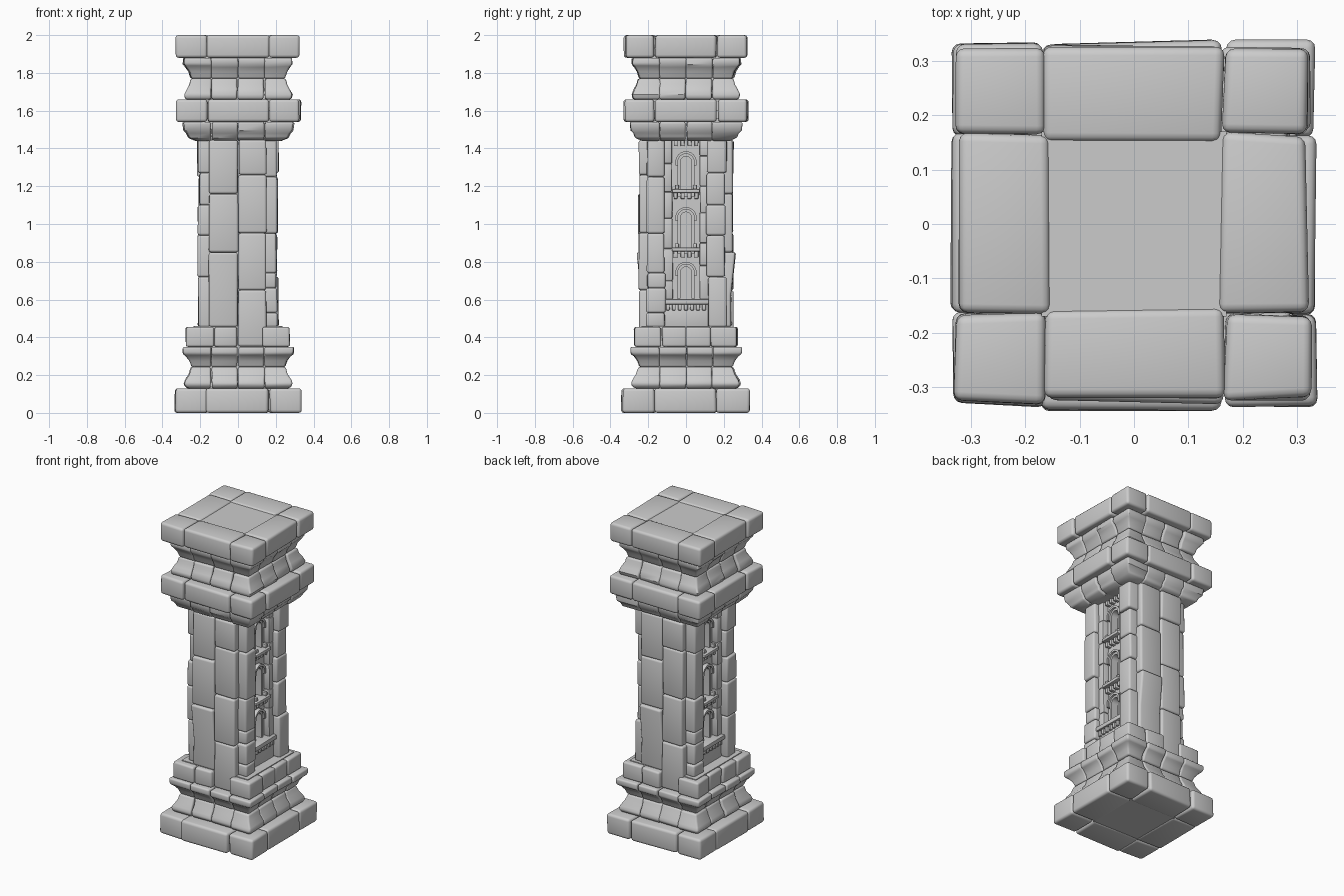
import bpy, bmesh, math, random
from mathutils import Matrix

if "Cube" in bpy.data.objects:
    bpy.data.objects.remove(bpy.data.objects["Cube"])

random.seed(4)
R90 = math.pi / 2
RIGHT, BACK, LEFT, FRONT = 0, R90, 2 * R90, 3 * R90


def finish(bm, name):
    bmesh.ops.recalc_face_normals(bm, faces=bm.faces)
    me = bpy.data.meshes.new(name)
    bm.to_mesh(me)
    bm.free()
    ob = bpy.data.objects.new(name, me)
    bpy.context.collection.objects.link(ob)
    bpy.ops.object.select_all(action='DESELECT')
    ob.select_set(True)
    bpy.context.view_layer.objects.active = ob
    bpy.ops.object.shade_smooth_by_angle(angle=math.radians(40))
    return ob


def stone(bm, rings, spin=0.0, bevel=0.012, wobble=0.003, seg=3):
    """Rounded stone lofted through rectangles (z, x0, x1, y0, y1), turned about z."""
    loops = []
    corner = [(random.uniform(-wobble, wobble), random.uniform(-wobble, wobble)) for _ in range(4)]
    for z, x0, x1, y0, y1 in rings:
        pts = [(x0, y0), (x1, y0), (x1, y1), (x0, y1)]
        loops.append([bm.verts.new((x + c[0] + random.uniform(-wobble, wobble) * .5,
                                    y + c[1] + random.uniform(-wobble, wobble) * .5, z))
                      for (x, y), c in zip(pts, corner)])
    faces = [bm.faces.new(loops[0][::-1]), bm.faces.new(loops[-1])]
    for a, b in zip(loops, loops[1:]):
        faces += [bm.faces.new((a[i], a[(i + 1) % 4], b[(i + 1) % 4], b[i])) for i in range(4)]
    bmesh.ops.rotate(bm, verts=[v for l in loops for v in l], matrix=Matrix.Rotation(spin, 3, 'Z'))
    edges = {e for f in faces for e in f.edges if e.calc_face_angle(0) > 0.75}
    if bevel:
        bmesh.ops.bevel(bm, geom=list(edges), offset=bevel, segments=seg, profile=0.5,
                        affect='EDGES', clamp_overlap=True)


def box(bm, x0, x1, y0, y1, z0, z1, spin=0.0, bevel=0.01, wobble=0.003, seg=3):
    stone(bm, [(z0, x0, x1, y0, y1), (z1, x0, x1, y0, y1)], spin, bevel, wobble, seg)


def course(name, profile, cuts, inner, bevel=0.01, wobble=0.004, skip=()):
    """Square ring of stones: four corners plus pieces between the cuts on each side."""
    bm = bmesh.new()
    c = cuts[-1]
    for spin in (RIGHT, BACK, LEFT, FRONT):
        s = random.uniform(-.004, .004)
        stone(bm, [(z, c, d + s, c, d + s) for z, d in profile], spin, bevel, wobble)
        for a, b in zip(cuts, cuts[1:]):
            if (spin, a) in skip:
                continue
            s = random.uniform(-.006, .003)
            stone(bm, [(z, inner, d + s, a + .001, b - .001) for z, d in profile], spin, bevel, wobble)
    finish(bm, name)


def plate(bm, outline, x0, x1, spin):
    """Extrude a (y, z) outline along the outward direction."""
    a = [bm.verts.new((x0, y, z)) for y, z in outline]
    b = [bm.verts.new((x1, y, z)) for y, z in outline]
    bm.faces.new(a)
    bm.faces.new(b[::-1])
    n = len(a)
    for i in range(n):
        bm.faces.new((a[i], b[i], b[(i + 1) % n], a[(i + 1) % n]))
    bmesh.ops.rotate(bm, verts=a + b, matrix=Matrix.Rotation(spin, 3, 'Z'))


def arch(r, z0, top, n=12):
    pts = [(r * math.cos(math.pi * i / n), top - r + r * math.sin(math.pi * i / n)) for i in range(n + 1)]
    return [(r, z0)] + pts + [(-r, z0)]


# Base and capital courses
thirds, quarters, narrow = (-.165, .165), (-.14, 0, .14), (-.13, 0, .13)
course("base_slab", [(0, .336), (.13, .336)], thirds, .155, .016, .005)
course("base_lower_moulding", [(.13, .268), (.15, .285), (.175, .278), (.205, .258), (.243, .247)], quarters, .1)
course("base_upper_moulding", [(.243, .245), (.275, .256), (.3, .275), (.312, .292), (.35, .292)], quarters, .1)
course("base_top_course", [(.35, .268), (.455, .268)], narrow, .1, .012, .005,
       skip={(FRONT, 0), (BACK, 0)})
course("neck_moulding", [(1.44, .225), (1.455, .262), (1.48, .272), (1.495, .287), (1.54, .293)], quarters, .1)
course("capital_lower_slab", [(1.54, .328), (1.66, .328)], thirds, .155, .016, .005)
course("capital_lower_moulding", [(1.66, .278), (1.685, .284), (1.715, .27), (1.74, .257), (1.77, .25)], quarters, .1)
course("capital_upper_moulding", [(1.77, .248), (1.805, .258), (1.83, .274), (1.845, .286), (1.88, .286)], quarters, .1)
course("top_slab", [(1.88, .322), (2.0, .322)], thirds, .155, .016, .005)

# Solid filling behind the stones
bm = bmesh.new()
for z0, z1, hx, hy in ((.005, .125, .17, .17), (.1, .46, .235, .235), (.4, 1.5, .1, .205),
                       (1.44, 1.56, .215, .215), (1.55, 1.65, .2, .2), (1.6, 1.9, .235, .235),
                       (1.88, 1.992, .17, .17)):
    box(bm, -hx, hx, -hy, hy, z0, z1, 0, 0, 0)
finish(bm, "core")

# Long face panels on front and back
bm = bmesh.new()
for spin in (FRONT, BACK):
    for z0, z1, d in ((1.16, 1.445, .246), (.85, 1.16, .25)):
        box(bm, .15, d, -.153, -.001, z0, z1, spin, .013, .004)
    stone(bm, [(.455, .15, .24, -.153, -.001), (.62, .15, .238, -.153, -.001),
               (.85, .15, .262, -.153, -.001)], spin, .013, .003)
    for z0, z1, d in ((1.26, 1.445, .25), (.952, 1.26, .246), (.65, .952, .252), (.352, .65, .25)):
        box(bm, .15, d, .001, .147, z0, z1, spin, .013, .004)
finish(bm, "face_panels")

# Corner stones beside the window recesses
bm = bmesh.new()
for spin in (RIGHT, LEFT):
    for side, splits in ((-1, (.455, .53, .66, .74, .95, 1.25, 1.445)),
                         (1, (.455, .72, .94, 1.1, 1.27, 1.445))):
        for z0, z1 in zip(splits, splits[1:]):
            e = random.uniform(-.004, .006)
            y = sorted((side * random.uniform(.108, .118), side * (.209 + e)))
            box(bm, .09, .208 + e, y[0], y[1], z0, z1, spin, .012, .004)
finish(bm, "corner_stones")

# Narrow jamb stones inside the recess
bm = bmesh.new()
for spin in (RIGHT, LEFT):
    for side, splits in ((-1, (.6, .7, .87, 1.03, 1.17, 1.32, 1.445)),
                         (1, (.6, .78, .9, 1.06, 1.2, 1.36, 1.445))):
        for z0, z1 in zip(splits, splits[1:]):
            y = sorted((side * .072, side * .125))
            box(bm, .09, .172, y[0], y[1], z0, z1, spin, .007, .003, 2)
finish(bm, "recess_jambs")

# Three stacked arched windows per recess: wall, hood, inner frame
tiers = ((.605, .80, .845), (.875, 1.09, 1.145), (1.185, 1.385, 1.45))
wall, frames, sills = bmesh.new(), bmesh.new(), bmesh.new()
for spin in (RIGHT, LEFT):
    for z0, top, z1 in tiers:
        hole = arch(.042, z0, top - .013)
        plate(wall, [(.09, z0 - .04), (.09, z1), (-.09, z1), (-.09, z0 - .04), (-.042, z0 - .04)]
              + hole[::-1] + [(.042, z0 - .04)], .09, .135, spin)
        plate(frames, arch(.056, top - .075, top) + arch(.043, top - .075, top - .013)[::-1], .13, .16, spin)
        plate(frames, arch(.044, z0, top - .012) + arch(.029, z0, top - .027)[::-1], .09, .147, spin)
    # Sills with small supports below
    for z0 in (tiers[1][0], tiers[2][0]):
        box(sills, .1, .185, -.074, .074, z0 - .02, z0, spin, .004, .002, 2)
        for y in (-.048, .048):
            box(sills, .1, .172, y - .01, y + .01, z0, z0 + .022, spin, .003, .001, 2)
    for z in (tiers[1][0] - .02, tiers[2][0] - .02, 1.445):
        for y in (-.055, -.018, .018, .055):
            box(sills, .1, .165, y - .01, y + .01, z - .032, z, spin, .003, .001, 2)
    # Wide bottom ledge with a row of teeth and the panel below it
    box(sills, .09, .195, -.12, .12, .575, .603, spin, .005, .002, 2)
    for i in range(7):
        y = -.096 + .032 * i
        box(sills, .1, .186, y - .01, y + .01, .543, .576, spin, .004, .001, 2)
    box(sills, .09, .172, -.118, .118, .45, .576, spin, .006, .002, 2)
finish(wall, "window_wall")
finish(frames, "window_frames")
finish(sills, "window_sills")
